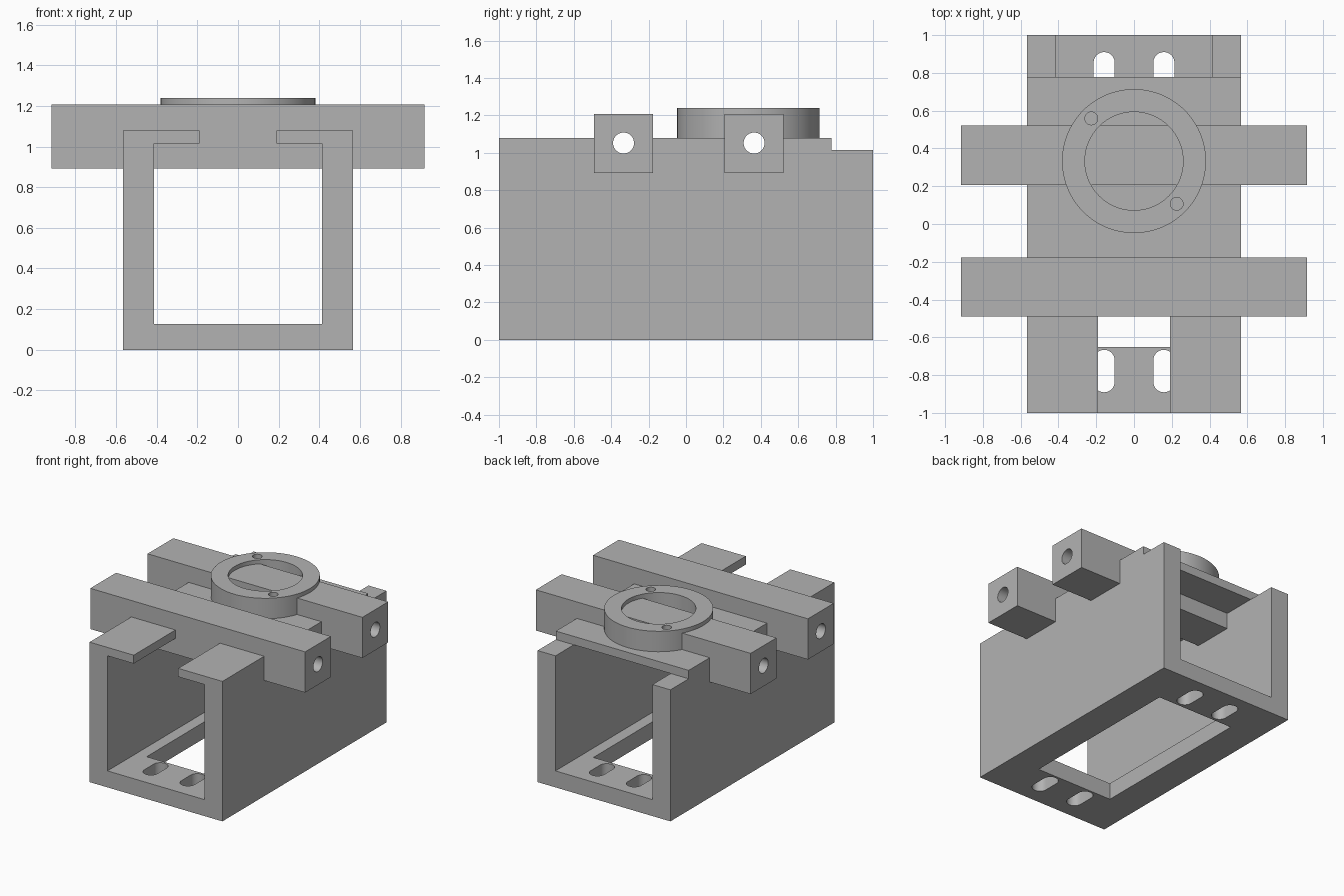
import bpy
import bmesh
import math
from mathutils import Matrix, Vector

cube = bpy.data.objects.get("Cube")
if cube:
    bpy.data.objects.remove(cube, do_unlink=True)

grey = bpy.data.materials.new("plain grey")
grey.use_nodes = True
grey.diffuse_color = (0.45, 0.45, 0.45, 1)
grey.node_tree.nodes["Principled BSDF"].inputs["Base Color"].default_value = grey.diffuse_color


def finish(name, bm):
    bmesh.ops.recalc_face_normals(bm, faces=bm.faces)
    mesh = bpy.data.meshes.new(name)
    bm.to_mesh(mesh)
    bm.free()
    mesh.materials.append(grey)
    ob = bpy.data.objects.new(name, mesh)
    bpy.context.collection.objects.link(ob)
    return ob


def prism(name, points, start, depth):
    """Extrude a closed outline, given as 3D points, along a depth vector."""
    bm = bmesh.new()
    face = bm.faces.new([bm.verts.new(Vector(p) + Vector(start)) for p in points])
    ext = bmesh.ops.extrude_face_region(bm, geom=[face])
    moved = [v for v in ext["geom"] if isinstance(v, bmesh.types.BMVert)]
    bmesh.ops.translate(bm, verts=moved, vec=depth)
    return finish(name, bm)


def box(name, x0, x1, y0, y1, z0, z1):
    outline = [(x0, y0, 0), (x1, y0, 0), (x1, y1, 0), (x0, y1, 0)]
    return prism(name, outline, (0, 0, z0), (0, 0, z1 - z0))


def cylinder(name, centre, radius, length, axis="Z", sides=64):
    bm = bmesh.new()
    turn = Matrix.Rotation(math.pi / 2, 4, "Y") if axis == "X" else Matrix()
    bmesh.ops.create_cone(bm, cap_ends=True, segments=sides, radius1=radius,
                          radius2=radius, depth=length,
                          matrix=Matrix.Translation(centre) @ turn)
    return finish(name, bm)


def slot(name, x, y0, y1, r):
    """Upright cutter with rounded ends."""
    pts = []
    for i in range(17):
        a = math.pi * i / 16
        pts.append((x + r * math.cos(a), y1 - r + r * math.sin(a), 0))
    pts += [(2 * x - p[0], y0 + y1 - p[1], 0) for p in pts]
    return prism(name, pts, (0, 0, -0.1), (0, 0, 0.4))


def cut(target, cutters):
    bpy.context.view_layer.objects.active = target
    for c in cutters:
        c.hide_render = True
        mod = target.modifiers.new("cut", "BOOLEAN")
        mod.operation = "DIFFERENCE"
        mod.solver = "EXACT"
        mod.object = c
        bpy.ops.object.modifier_apply(modifier=mod.name)


W, INNER, FLOOR, LIP, TOP = 0.567, 0.414, 0.127, 1.015, 1.08
BAR_Y = (-0.334, 0.364)
RING_Y = 0.333

# U-shaped channel
u = [(-W, 0), (W, 0), (W, LIP), (INNER, LIP), (INNER, FLOOR),
     (-INNER, FLOOR), (-INNER, LIP), (-W, LIP)]
channel = prism("channel", [(x, 0, z) for x, z in u], (0, -1, 0), (0, 2, 0))

# Cover plate with two forward lips
half = [(0.19, BAR_Y[0]), (0.19, -1), (W, -1), (W, 0.777)]
outline = half + [(-x, y) for x, y in reversed(half)]
cover = prism("cover_plate", [(x, y, 0) for x, y in outline],
              (0, 0, LIP), (0, 0, TOP - LIP))

# Cross bars
bars = [box(n, -0.917, 0.917, y - 0.157, y + 0.157, 0.893, 1.207)
        for n, y in zip(("front_cross_bar", "rear_cross_bar"), BAR_Y)]

# Mounting ring
ring = cylinder("mounting_ring", (0, RING_Y, (TOP + 1.238) / 2), 0.381, 1.238 - TOP, sides=96)

# Cutters
bores = [cylinder("bore_cutter", (0, y, 1.052), 0.056, 2.2, "X") for y in BAR_Y]
window = box("window_cutter", -0.325, 0.325, -0.65, 0.665, -0.1, 0.3)
slots = [slot("slot_cutter", x, y0, y0 + 0.225, 0.056)
         for x in (-0.158, 0.158) for y0 in (-0.891, 0.685)]
ring_bore = cylinder("ring_cutter", (0, RING_Y, 1.2), 0.26, 1, sides=96)
pins = [cylinder("pin_cutter", (s * 0.226, RING_Y - s * 0.226, 1.2), 0.034, 1, sides=32)
        for s in (-1, 1)]

cut(channel, bores + [window] + slots)
cut(cover, bores)
for bar, bore in zip(bars, bores):
    cut(bar, [bore])
cut(ring, [ring_bore] + pins + bores)

for c in bores + [window, ring_bore] + slots + pins:
    bpy.data.objects.remove(c, do_unlink=True)

# Smooth the round walls and keep the edges sharp
bpy.ops.object.select_all(action="DESELECT")
for ob in [channel, cover, ring] + bars:
    ob.select_set(True)
bpy.context.view_layer.objects.active = channel
bpy.ops.object.shade_smooth_by_angle(angle=math.radians(30))
